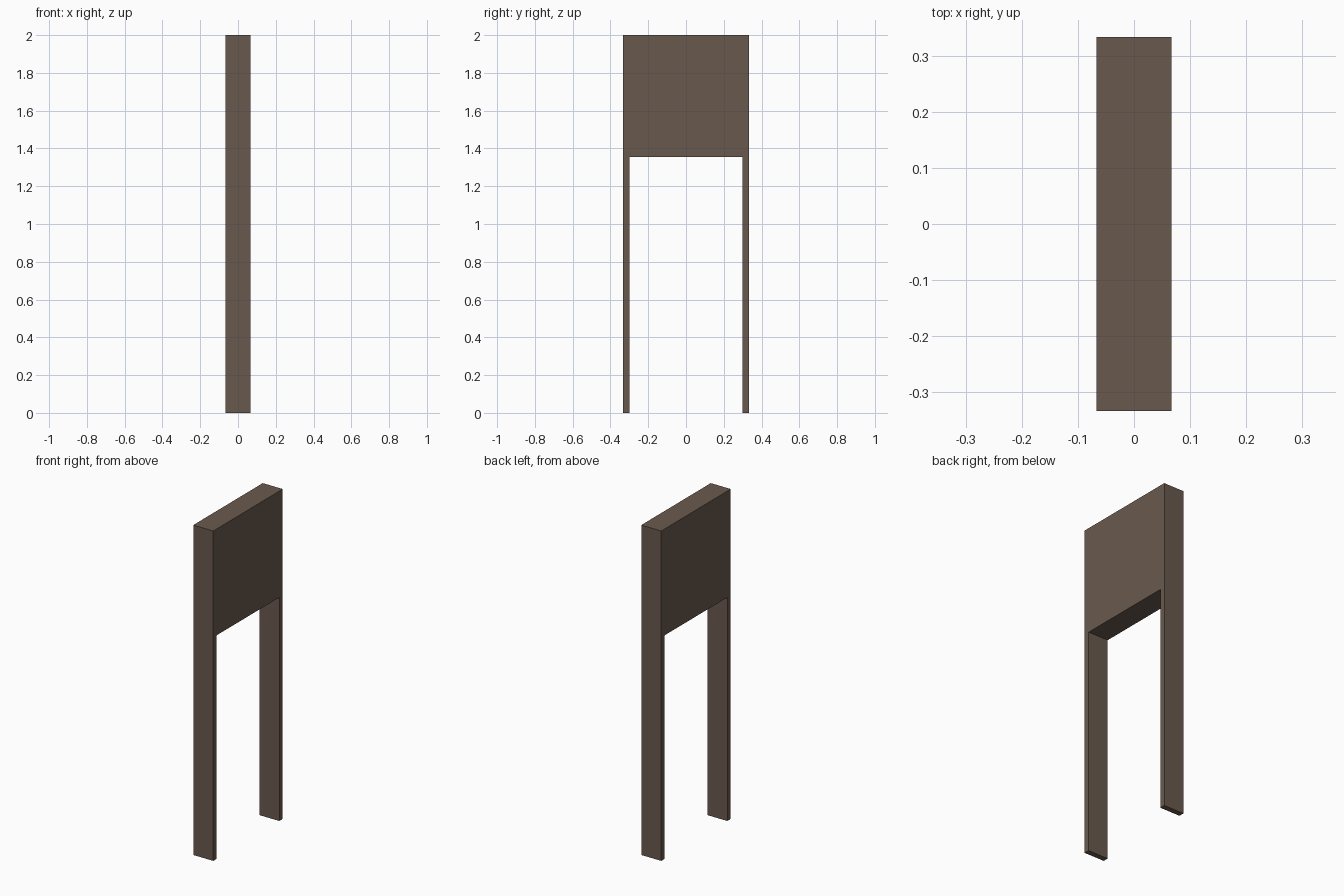
import bpy, bmesh

if "Cube" in bpy.data.objects:
    bpy.data.objects.remove(bpy.data.objects["Cube"])

HALF_X = 0.067       # half depth of the board
HALF_Y = 0.333       # half width
INNER_Y = 0.30       # inner face of the legs
PANEL_Z = 1.355      # underside of the panel
TOP_Z = 2.0

wood = bpy.data.materials.new("dark brown wood")
wood.diffuse_color = (0.141, 0.102, 0.076, 1.0)
wood.use_nodes = True
wood.node_tree.nodes["Principled BSDF"].inputs["Base Color"].default_value = wood.diffuse_color

# Outline of the panel and its two flush legs, seen from the right side (y, z)
half = [(HALF_Y, TOP_Z), (HALF_Y, 0), (INNER_Y, 0), (INNER_Y, PANEL_Z)]
profile = half + [(-y, z) for y, z in reversed(half)]

# Extrude the outline through the depth
bm = bmesh.new()
face = bm.faces.new([bm.verts.new((-HALF_X, y, z)) for y, z in profile])
ext = bmesh.ops.extrude_face_region(bm, geom=[face], use_keep_orig=True)
moved = [g for g in ext["geom"] if isinstance(g, bmesh.types.BMVert)]
bmesh.ops.translate(bm, verts=moved, vec=(2 * HALF_X, 0, 0))
bmesh.ops.recalc_face_normals(bm, faces=bm.faces)
bmesh.ops.triangulate(bm, faces=[f for f in bm.faces if len(f.verts) > 4])

mesh = bpy.data.meshes.new("panel_with_legs")
bm.to_mesh(mesh)
bm.free()
mesh.materials.append(wood)
bpy.context.collection.objects.link(bpy.data.objects.new("panel_with_legs", mesh))
